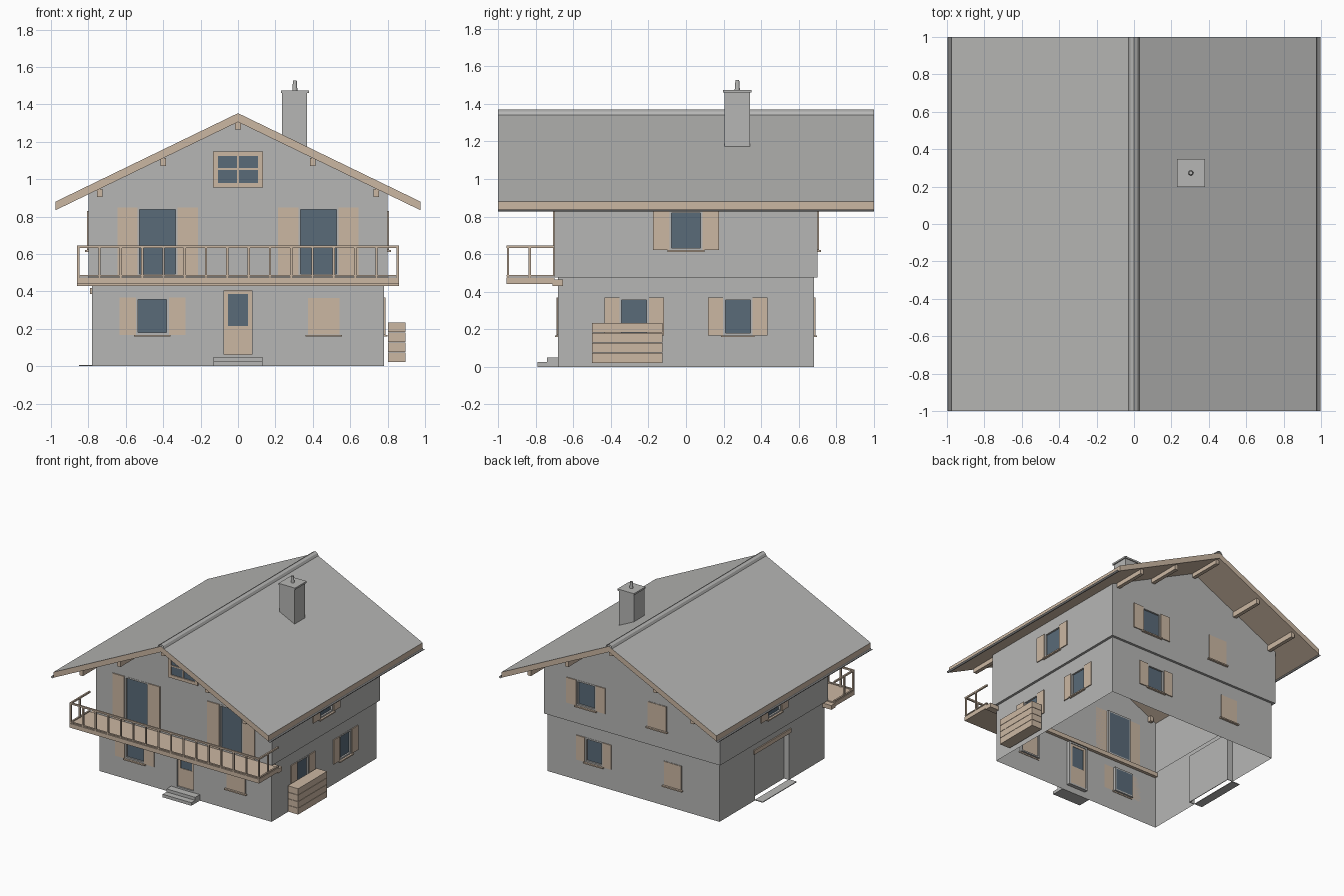
import bpy, bmesh, math
from mathutils import Vector

if "Cube" in bpy.data.objects:
    bpy.data.objects.remove(bpy.data.objects["Cube"])

def material(name, rgb):
    m = bpy.data.materials.new(name)
    m.diffuse_color = (*rgb, 1)
    m.use_nodes = True
    m.node_tree.nodes["Principled BSDF"].inputs["Base Color"].default_value = m.diffuse_color
    return m

GREY = material("plaster_grey", (0.47, 0.47, 0.46))
WOOD = material("light_wood", (0.60, 0.475, 0.365))
GLASS = material("blue_glass", (0.10, 0.145, 0.19))
METAL = material("gutter_grey", (0.22, 0.22, 0.22))
parts = {}

def part(name, mat):
    if name not in parts:
        parts[name] = (bmesh.new(), [mat])
    return parts[name][0]

def face(name, mat, pts):
    bm = part(name, mat)
    return bm.faces.new([bm.verts.new(p) for p in pts])

def box(name, mat, a, b):
    lo = [min(p, q) for p, q in zip(a, b)]
    hi = [max(p, q) for p, q in zip(a, b)]
    bm = part(name, mat)
    v = bmesh.ops.create_cube(bm, size=1)["verts"]
    for w in v:
        w.co = [lo[i] if w.co[i] < 0 else hi[i] for i in range(3)]

# Wall coordinates: u along the wall, d outward from the centre, z up
FRONT, RIGHT, BACK, LEFT = range(4)

def P(side, u, d, z):
    x, y = u, -d
    for _ in range(side):
        x, y = -y, x
    return (x, y, z)

def wbox(name, mat, side, u0, u1, d0, d1, z0, z1):
    box(name, mat, P(side, u0, d0, z0), P(side, u1, d1, z1))

def ring(name, mat, side, u0, u1, d0, d1, z0, z1, t):
    wbox(name, mat, side, u0, u0 + t, d0, d1, z0, z1)
    wbox(name, mat, side, u1 - t, u1, d0, d1, z0, z1)
    wbox(name, mat, side, u0 + t, u1 - t, d0, d1, z0, z0 + t)
    wbox(name, mat, side, u0 + t, u1 - t, d0, d1, z1 - t, z1)

def panel(name, side, half, d, z0, z1, holes):
    """Wall sheet with rectangular openings (u0, u1, z0, z1)."""
    us = sorted({-half, half, *[h[0] for h in holes], *[h[1] for h in holes]})
    zs = sorted({z0, z1, *[h[2] for h in holes], *[h[3] for h in holes]})
    for a, b in zip(us, us[1:]):
        for c, e in zip(zs, zs[1:]):
            m, n = (a + b) / 2, (c + e) / 2
            if not any(h[0] < m < h[1] and h[2] < n < h[3] for h in holes):
                face(name, GREY, [P(side, a, d, c), P(side, b, d, c),
                                  P(side, b, d, e), P(side, a, d, e)])

def window(side, u, w, d, z0, z1, closed=False, sill=True):
    a, b = u - w / 2, u + w / 2
    ring("window_frames", GREY, side, a, b, d - 0.02, d + 0.002, z0, z1, 0.012)
    if closed:
        wbox("closed_shutters", WOOD, side, a + 0.003, b - 0.003, d - 0.01, d + 0.006, z0 + 0.003, z1 - 0.003)
    else:
        wbox("window_glass", GLASS, side, a + 0.01, b - 0.01, d - 0.02, d - 0.012, z0 + 0.01, z1 - 0.01)
        wbox("open_shutters", WOOD, side, a - w / 2, a, d, d + 0.008, z0, z1)
        wbox("open_shutters", WOOD, side, b, b + w / 2, d, d + 0.008, z0, z1)
    if sill:
        wbox("window_sills", WOOD, side, a - 0.01, b + 0.01, d - 0.005, d + 0.018, z0 - 0.01, z0)
    return (a, b, z0, z1)

GX, GY, UX, UY, FLOOR, EAVE = 0.78, 0.68, 0.80, 0.70, 0.475, 0.92
lo, up = (0.168, 0.368), (0.622, 0.83)

# Ground floor walls and windows
door_hole = (-0.088, 0.088, 0.05, 0.42)
garage_hole = (-0.22, 0.22, 0, 0.395)
g = "ground_floor_walls"
panel(g, FRONT, GX, GY, 0, FLOOR, [window(FRONT, -0.458, 0.176, GY, *lo),
      window(FRONT, 0.459, 0.176, GY, *lo, closed=True), door_hole])
panel(g, RIGHT, GY, GX, 0, FLOOR, [window(RIGHT, s * 0.276, 0.158, GX, *lo) for s in (-1, 1)])
panel(g, BACK, GX, GY, 0, FLOOR, [window(BACK, -0.358, 0.16, GY, *lo),
      window(BACK, 0.358, 0.16, GY, *lo, closed=True)])
panel(g, LEFT, GY, GX, 0, FLOOR, [garage_hole])

# Upper floor walls and windows
n = "upper_floor_walls"
panel(n, FRONT, UX, UY, FLOOR, EAVE, [window(FRONT, s * 0.43, 0.215, UY, 0.48, 0.85, sill=False) for s in (-1, 1)])
panel(n, BACK, UX, UY, FLOOR, EAVE, [window(BACK, -0.415, 0.176, UY, *up),
      window(BACK, 0.23, 0.172, UY, *up, closed=True)])
for side in (RIGHT, LEFT):
    panel(n, side, UY, UX, FLOOR, EAVE, [window(side, 0, 0.176, UX, *up)])
for side in (FRONT, BACK):
    face("gable_walls", GREY, [P(side, -UX, UY, EAVE), P(side, UX, UY, EAVE), P(side, 0, UY, 1.308)])
for side in range(4):  # ledge under the overhanging upper floor
    a, b, c, e = (GX, GY, UX, UY) if side % 2 == 0 else (GY, GX, UY, UX)
    face("floor_ledge", GREY, [P(side, -c, e, FLOOR), P(side, -a, b, FLOOR),
                               P(side, a, b, FLOOR), P(side, c, e, FLOOR)])

# Gable window with crossed bars
wbox("gable_glass", GLASS, FRONT, -0.11, 0.11, UY, UY + 0.006, 0.97, 1.135)
ring("gable_window_frame", WOOD, FRONT, -0.133, 0.133, UY, UY + 0.014, 0.955, 1.148, 0.025)
wbox("gable_window_frame", WOOD, FRONT, -0.005, 0.005, UY, UY + 0.012, 0.97, 1.135)
wbox("gable_window_frame", WOOD, FRONT, -0.11, 0.11, UY, UY + 0.012, 1.049, 1.059)

# Front door and steps
ring("door_frame", GREY, FRONT, *door_hole[:2], GY - 0.03, GY + 0.002, *door_hole[2:], 0.014)
ring("front_door", WOOD, FRONT, -0.075, 0.075, GY - 0.025, GY - 0.01, 0.055, 0.408, 0.022)
wbox("front_door", WOOD, FRONT, -0.055, 0.055, GY - 0.025, GY - 0.01, 0.07, 0.215)
wbox("door_glass", GLASS, FRONT, -0.055, 0.055, GY - 0.022, GY - 0.014, 0.215, 0.388)
wbox("front_steps", GREY, FRONT, -0.13, 0.13, GY, 0.74, 0, 0.05)
wbox("front_steps", GREY, FRONT, -0.13, 0.13, 0.74, 0.79, 0, 0.025)

# Garage recess, lintel and ramp on the left wall
wbox("garage_door", GREY, LEFT, -0.22, 0.22, GX - 0.05, GX - 0.045, 0, 0.395)
for s in (-1, 1):
    wbox("garage_jambs", GREY, LEFT, s * 0.22, s * 0.225, GX - 0.05, GX - 0.001, 0, 0.395)
wbox("garage_jambs", GREY, LEFT, -0.22, 0.22, GX - 0.05, GX - 0.001, 0.395, 0.40)
wbox("garage_lintel", WOOD, LEFT, -0.24, 0.24, GX - 0.005, GX + 0.01, 0.385, 0.418)
wbox("garage_ramp", GREY, LEFT, -0.22, 0.22, GX, 0.85, 0, 0.006)

# Roof slab: grey on top, wood edges and underside
EX = 0.976
profile = [(0, 1.353), (-EX, 0.88), (-EX, 0.834), (0, 1.306), (EX, 0.834), (EX, 0.88)]
bm = part("roof", WOOD)
parts["roof"][1].append(GREY)
for half in (profile[:4], [profile[0], profile[3], profile[4], profile[5]]):
    f = bm.faces.new([bm.verts.new((x, -1, z)) for x, z in half])
    new = bmesh.ops.extrude_face_region(bm, geom=[f])["geom"]
    bmesh.ops.translate(bm, vec=(0, 2, 0), verts=[v for v in new if isinstance(v, bmesh.types.BMVert)])
bmesh.ops.remove_doubles(bm, verts=bm.verts[:], dist=1e-5)
inner = [f for f in bm.faces if all(abs(v.co.x) < 1e-4 for v in f.verts)]
bmesh.ops.delete(bm, geom=inner, context='FACES_ONLY')
bmesh.ops.recalc_face_normals(bm, faces=bm.faces[:])
for f in bm.faces:
    f.material_index = 1 if f.normal.z > 0.5 else 0

# Open ridge cap and half-round gutters, swept along y
def sweep(name, mat, pts):
    for (a, b), (c, e) in zip(pts, pts[1:]):
        face(name, mat, [(a, -1, b), (c, -1, e), (c, 1, e), (a, 1, b)])

sweep("ridge_cap", GREY, [(-0.03, 1.341), (-0.02, 1.36), (0, 1.371), (0.02, 1.36), (0.03, 1.341)])
for s in (-1, 1):
    sweep("gutters", METAL, [(s * (0.987 - 0.011 * math.cos(t * math.pi / 6)),
                              0.838 - 0.011 * math.sin(t * math.pi / 6)) for t in range(7)])

# Purlin ends under the roof overhangs
for x, z in ((0, 1.266), (-0.4, 1.07), (0.4, 1.07), (-0.74, 0.905), (0.74, 0.905)):
    for side in (FRONT, BACK):
        wbox("purlins", WOOD, side, x - 0.015, x + 0.015, 0.67, 0.975, z, z + 0.043)

# Chimney with cap and flue pipe
box("chimney", GREY, (0.235, 0.205, 1.17), (0.37, 0.34, 1.46))
box("chimney_cap", GREY, (0.229, 0.198, 1.46), (0.379, 0.348, 1.474))
pipe = bmesh.ops.create_cone(part("flue_pipe", GREY), cap_ends=True, segments=12,
                             radius1=0.014, radius2=0.01, depth=0.055)["verts"]
for v in pipe:
    v.co += Vector((0.304, 0.273, 1.499))

# Balcony deck, support beam and railing
box("balcony_deck", WOOD, (-0.86, -0.955, 0.44), (0.86, -0.70, 0.475))
box("balcony_beam", WOOD, (-0.86, -0.71, 0.43), (0.86, -0.655, 0.465))
for z in (0.48, 0.632):
    t = 0.008 if z < 0.5 else 0.013
    box("balcony_rails", WOOD, (-0.86, -0.955, z), (0.86, -0.942, z + t))
    for s in (-1, 1):
        box("balcony_rails", WOOD, (s * 0.86, -0.942, z), (s * 0.847, -0.70, z + t))
for i in range(16):
    x = -0.854 + i * 1.708 / 15
    box("balcony_posts", WOOD, (x - 0.006, -0.954, 0.475), (x + 0.006, -0.943, 0.635))
for s in (-1, 1):
    box("balcony_posts", WOOD, (s * 0.859, -0.838, 0.475), (s * 0.848, -0.826, 0.635))

# Stacked timber beside the house
for i in range(4):
    z = 0.022 + i * 0.0535
    box("timber_stack", WOOD, (0.802, -0.50, z), (0.896, -0.125, z + 0.051))

# Turn every collected part into an object
for name, (bm, mats) in parts.items():
    me = bpy.data.meshes.new(name)
    bm.to_mesh(me)
    bm.free()
    for m in mats:
        me.materials.append(m)
    bpy.context.scene.collection.objects.link(bpy.data.objects.new(name, me))
